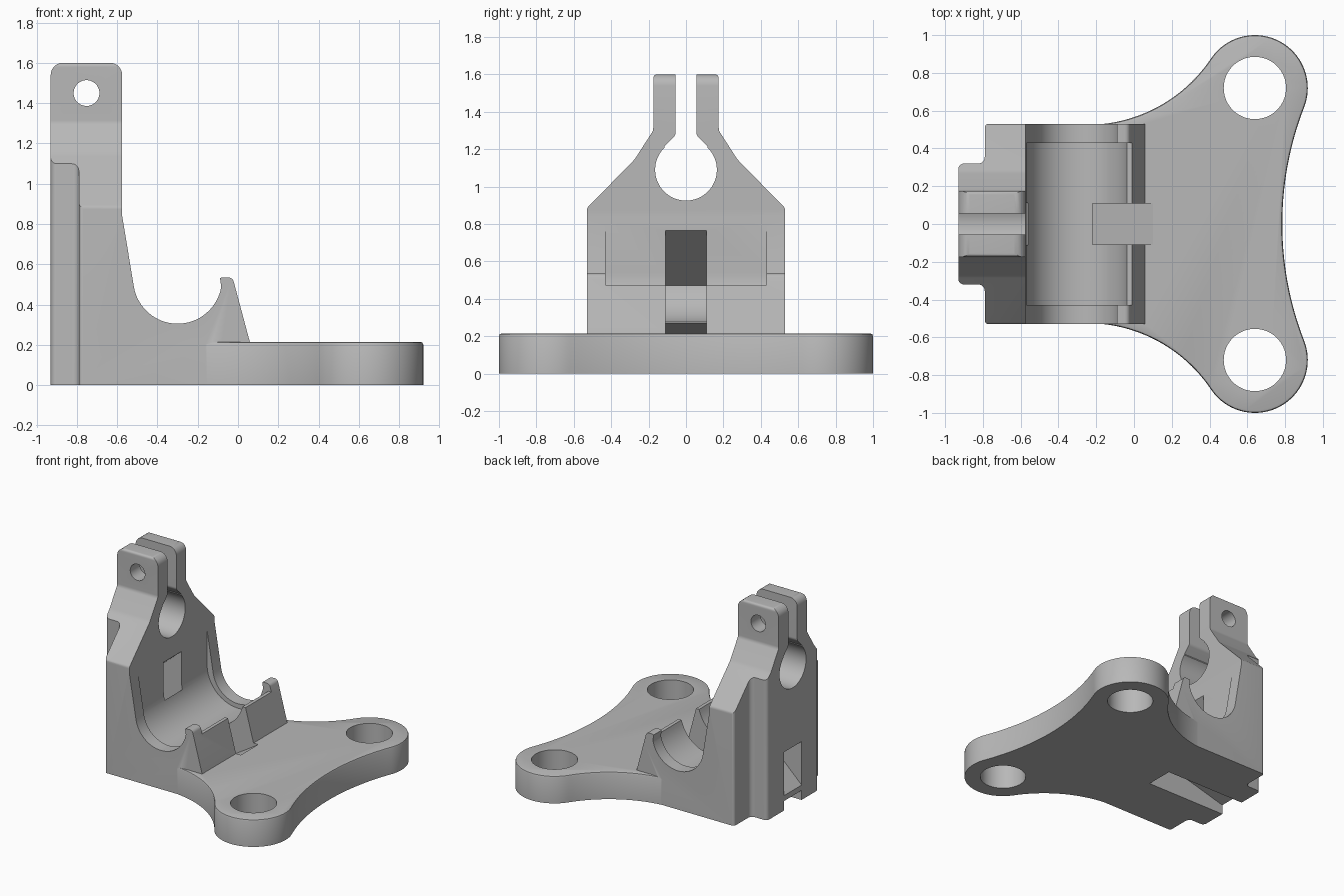
import bpy, bmesh, math
from mathutils import Vector

cube = bpy.data.objects.get("Cube")
if cube:
    bpy.data.objects.remove(cube, do_unlink=True)

grey = bpy.data.materials.new("plain grey")
grey.use_nodes = True
grey.diffuse_color = (0.48, 0.48, 0.48, 1)
grey.node_tree.nodes["Principled BSDF"].inputs["Base Color"].default_value = grey.diffuse_color


def arc(cx, cy, r, start, end, n=32):
    angles = [math.radians(start + (end - start) * i / n) for i in range(n + 1)]
    return [(cx + r * math.cos(a), cy + r * math.sin(a)) for a in angles]


def circle(cx, cy, r):
    return arc(cx, cy, r, 0, 360, 64)[:-1]


def rounded(points, steps=6):
    """Closed outline; a third value on a point is its corner radius."""
    out = []
    for i, p in enumerate(points):
        corner = Vector(p[:2])
        if len(p) < 3:
            out.append(tuple(corner))
            continue
        a = (Vector(points[i - 1][:2]) - corner).normalized()
        b = (Vector(points[(i + 1) % len(points)][:2]) - corner).normalized()
        half = a.angle(b) / 2
        centre = corner + (a + b).normalized() * p[2] / math.sin(half)
        va = corner + a * p[2] / math.tan(half) - centre
        vb = corner + b * p[2] / math.tan(half) - centre
        sweep = va.angle_signed(vb)
        for k in range(steps + 1):
            t = -sweep * k / steps
            out.append((centre.x + va.x * math.cos(t) - va.y * math.sin(t),
                        centre.y + va.x * math.sin(t) + va.y * math.cos(t)))
    return out


def prism(name, points, axis, lo, hi):
    """Extrude a flat outline along the x, y or z axis."""
    place = {"x": lambda a, b, h: (h, a, b),
             "y": lambda a, b, h: (a, h, b),
             "z": lambda a, b, h: (a, b, h)}[axis]
    bm = bmesh.new()
    face = bm.faces.new([bm.verts.new(place(a, b, lo)) for a, b in points])
    new = bmesh.ops.extrude_face_region(bm, geom=[face])["geom"]
    bmesh.ops.translate(bm, verts=[v for v in new if isinstance(v, bmesh.types.BMVert)],
                        vec=place(0, 0, hi - lo))
    bmesh.ops.recalc_face_normals(bm, faces=bm.faces)
    mesh = bpy.data.meshes.new(name)
    bm.to_mesh(mesh)
    bm.free()
    mesh.materials.append(grey)
    obj = bpy.data.objects.new(name, mesh)
    bpy.context.collection.objects.link(obj)
    return obj


def bake(obj):
    graph = bpy.context.evaluated_depsgraph_get()
    mesh = bpy.data.meshes.new_from_object(obj.evaluated_get(graph))
    obj.modifiers.clear()
    obj.data = mesh


def combine(obj, other, operation):
    mod = obj.modifiers.new("combine", "BOOLEAN")
    mod.operation, mod.solver, mod.object = operation, "EXACT", other
    bake(obj)
    bpy.data.objects.remove(other, do_unlink=True)


def mirrored(half):
    """Mirror an outline across its first coordinate."""
    return half + [(-p[0],) + tuple(p[1:]) for p in reversed(half)]


# Upright bracket: side profile trimmed by its end and plan outlines
side = rounded([(-0.93, 0), (0.06, 0), (0.06, 0.21), (-0.027, 0.535, 0.028), (-0.083, 0.535, 0.026)])
side += arc(-0.3, 0.525, 0.22, -10, -170)
side += rounded([(-0.575, 0.84), (-0.575, 1.6, 0.06), (-0.93, 1.6, 0.06), (-0.93, 0.5)])[:-1]
bracket = prism("clamp_bracket", side, "y", -0.6, 0.6)

end = rounded(mirrored([(0.53, -0.1), (0.53, 0.885, 0.03), (0.275, 1.145, 0.15),
                        (0.175, 1.3, 0.05), (0.175, 1.6, 0.02)]))
combine(bracket, prism("end_outline", end, "x", -1.2, 0.5), "INTERSECT")

plan_half = [(0.53, 0.3), (0.53, -0.79, 0.02), (0.32, -0.79, 0.035), (0.32, -0.93, 0.03)]
plan = [(y, x) for x, y in rounded(mirrored(plan_half))]
combine(bracket, prism("plan_outline", plan, "z", -0.1, 1.8), "INTERSECT")

# Base plate with two mounting ears joined by hollow arcs
ear_x, ear_y, ear_r = 0.64, 0.72, 0.28
edge_y, flare_x, front_x = 0.525, -0.25, 0.785
dx, dy = ear_x - flare_x, ear_y - edge_y
flare_r = (dx * dx + dy * dy - ear_r ** 2) / (2 * (ear_r + dy))
gap = front_x - ear_x
front_r = (gap * gap + ear_y ** 2 - ear_r ** 2) / (2 * (ear_r - gap))
flare_end = math.degrees(math.atan2(dy - flare_r, dx))
front_end = math.degrees(math.atan2(ear_y, ear_x - front_x - front_r))
upper = [(-0.6, edge_y)]
upper += arc(flare_x, edge_y + flare_r, flare_r, -90, flare_end, 24)
upper += arc(ear_x, ear_y, ear_r, flare_end + 180, front_end - 180, 40)[1:]
upper += arc(front_x + front_r, 0, front_r, front_end, 180, 16)[1:]
plate = prism("plate", upper + [(x, -y) for x, y in reversed(upper[:-1])], "z", -0.06, 0.215)
soften = plate.modifiers.new("soft edge", "BEVEL")
soften.width, soften.segments = 0.014, 2
soften.limit_method, soften.angle_limit = "ANGLE", math.radians(50)
bake(plate)
combine(bracket, plate, "UNION")


def cut(name, points, axis, lo, hi):
    combine(bracket, prism(name, points, axis, lo, hi), "DIFFERENCE")


# Flat underside and mounting holes
cut("underside", [(-2, -2), (2, -2), (2, 2), (-2, 2)], "z", -0.5, 0)
for s in (-1, 1):
    cut("mounting_hole", circle(ear_x, s * ear_y, 0.165), "z", -0.2, 0.5)

# Deeper cradle seat between the end rims
seat = arc(-0.3, 0.54, 0.27, 180, 346) + [(0.2, 0.475), (0.2, 1.0), (-0.57, 1.0)]
cut("cradle_seat", seat, "y", -0.43, 0.43)

# Rod bore, clamp slit and bolt hole
cut("rod_bore", circle(0, 1.09, 0.165), "x", -1.2, 0)
slit = rounded(mirrored([(0.12, 1.14), (0.115, 1.215), (0.055, 1.275, 0.04), (0.055, 1.8)]))
cut("clamp_slit", slit, "x", -1.2, 0)
cut("bolt_hole", circle(-0.752, 1.45, 0.064), "y", -0.4, 0.4)

# Strap channels: one through the wall, one under the cradle
wall_channel = [(-0.48, 0.49), (-0.48, 0.84), (-0.56, 0.775), (-1.0, 0.4), (-1.0, 0.05), (-0.54, 0.49)]
cut("wall_strap_channel", wall_channel, "y", -0.11, 0.11)
under_channel = [(-0.22, 0.8), (0.1, 0.8), (0.1, 0.213), (-0.24, 0), (-0.24, -0.1),
                 (-1.0, -0.1), (-1.0, 0.06), (-0.93, 0.075), (-0.22, 0.27)]
cut("under_strap_channel", under_channel, "y", -0.109, 0.109)

# Smooth curves, crisp edges
bpy.ops.object.select_all(action="DESELECT")
bracket.select_set(True)
bpy.context.view_layer.objects.active = bracket
bpy.ops.object.shade_smooth_by_angle(angle=math.radians(30))
